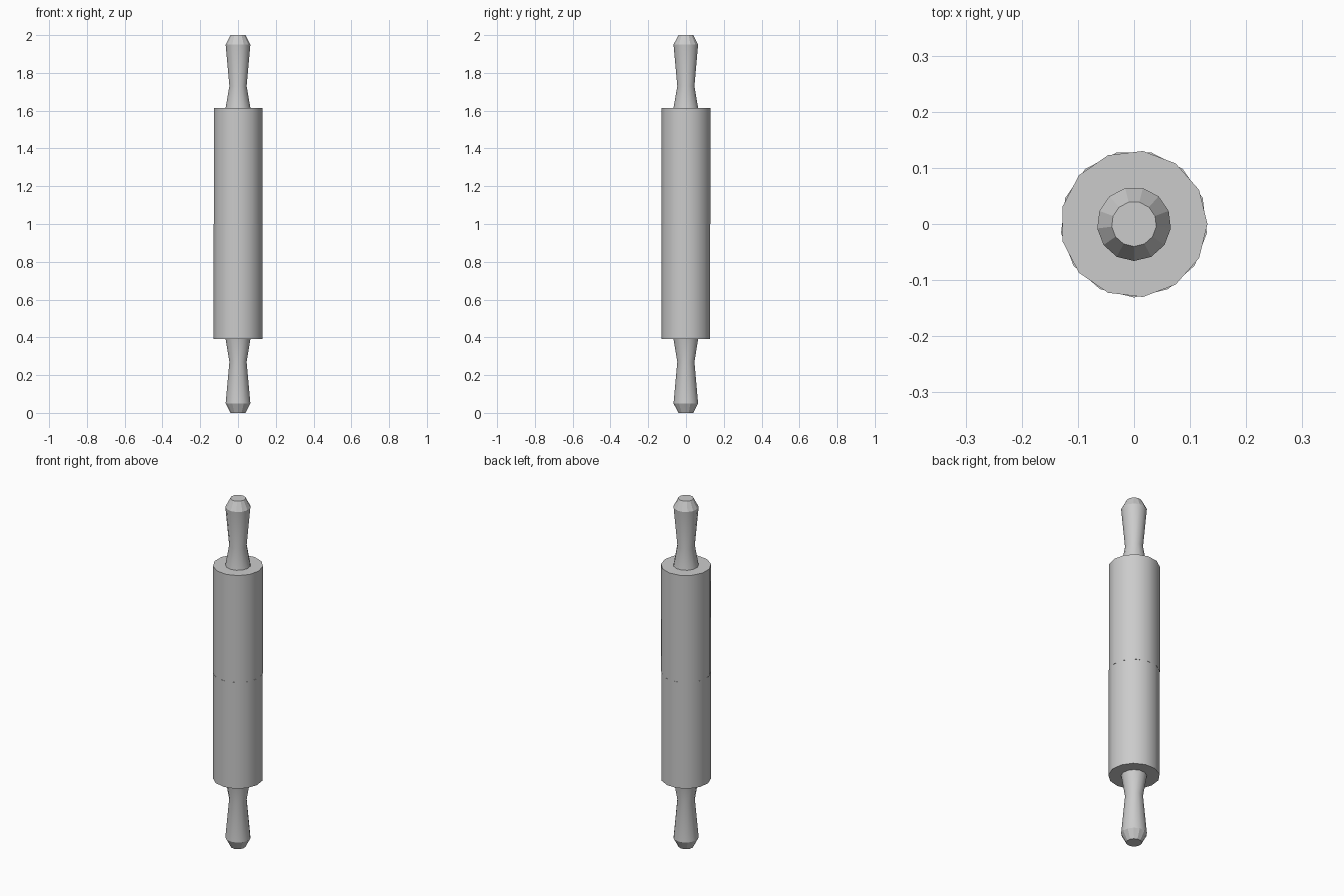
import bpy, bmesh, math

if "Cube" in bpy.data.objects:
    bpy.data.objects.remove(bpy.data.objects["Cube"])

SIDES = 13


def lathe(name, profile, start_deg):
    """Revolve (radius, z) points into a closed, capped 13-sided solid."""
    bm = bmesh.new()
    rings = []
    for r, z in profile:
        ring = []
        for i in range(SIDES):
            a = math.radians(start_deg) + 2 * math.pi * i / SIDES
            ring.append(bm.verts.new((r * math.cos(a), r * math.sin(a), z)))
        rings.append(ring)
    for lo, hi in zip(rings, rings[1:]):
        for i in range(SIDES):
            j = (i + 1) % SIDES
            bm.faces.new((lo[i], lo[j], hi[j], hi[i]))
    bm.faces.new(rings[0][::-1])
    bm.faces.new(rings[-1])
    bmesh.ops.recalc_face_normals(bm, faces=bm.faces)
    me = bpy.data.meshes.new(name)
    bm.to_mesh(me)
    bm.free()
    ob = bpy.data.objects.new(name, me)
    bpy.context.collection.objects.link(ob)

    bpy.ops.object.select_all(action='DESELECT')
    ob.select_set(True)
    bpy.context.view_layer.objects.active = ob
    bpy.ops.object.shade_smooth_by_angle(angle=math.radians(30))
    # Chamfered ends stay faceted
    for p in me.polygons:
        if 0.25 < abs(p.normal.z) < 0.9:
            p.use_smooth = False
    return ob


# Roller in two halves, the upper one turned a quarter turn
lathe("roller_lower", [(0.131, 0.39), (0.131, 1.0)], -90)
lathe("roller_upper", [(0.131, 1.0), (0.131, 1.615)], 0)

# Turned handles: chamfered tip, waist, flare at the roller
handle = [(0.04, 0.0), (0.066, 0.05), (0.046, 0.27), (0.066, 0.39)]
lathe("handle_lower", handle, -90)
lathe("handle_upper", [(r, 2.0 - z if z < 0.39 else 1.615)
                       for r, z in reversed(handle)], -90)
